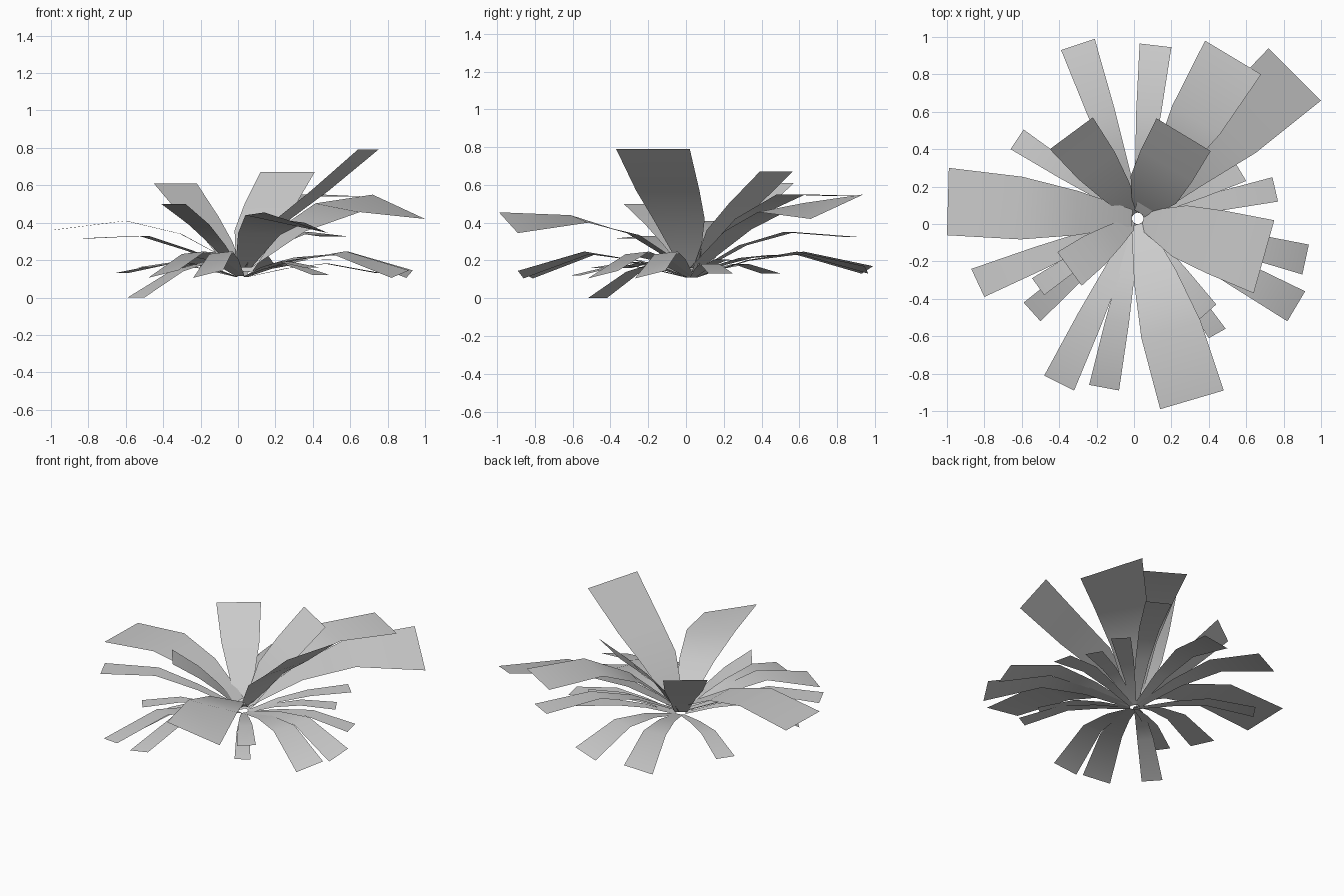
import bpy, bmesh
from mathutils import Vector

CROWN = Vector((0.02, 0.03, 0))
F = (0.0, 0.3, 0.6, 1.0)             # stations along a leaf
BROAD = (0.25, 0.66, 0.93, 1.0)      # width share at each station
TAPER = (0.22, 0.52, 0.85, 1.0)
UPRIGHT = (0.28, 0.60, 0.85, 1.0)
NARROW = (0.25, 0.52, 0.78, 1.0)


def leaf(name, a, b, heights, widths, twist=0.0, start=0.03, f=F):
    """Strip leaf from the crown to a flat tip edge a-b; twist raises a over b."""
    a, b = Vector((*a, 0)), Vector((*b, 0))
    tip = (a + b) / 2
    half = (a - b) / 2
    base = CROWN + (tip - CROWN).normalized() * start
    bm = bmesh.new()
    rows = []
    for t, z, w in zip(f, heights, widths):
        c = base.lerp(tip, t)
        dz = twist / 2 * t * t
        p, q = c + half * w, c - half * w
        rows.append((bm.verts.new((p.x, p.y, z + dz)),
                     bm.verts.new((q.x, q.y, z - dz))))
    for (p, q), (r, s) in zip(rows, rows[1:]):
        bm.faces.new((p, q, s, r))
    bmesh.ops.recalc_face_normals(bm, faces=bm.faces)
    bm.faces.ensure_lookup_table()
    bm.normal_update()
    if bm.faces[0].normal.z < 0:
        bmesh.ops.reverse_faces(bm, faces=bm.faces)
    for face in bm.faces:
        face.smooth = True
    me = bpy.data.meshes.new(name)
    bm.to_mesh(me)
    bm.free()
    bpy.context.collection.objects.link(bpy.data.objects.new(name, me))


# Broad leaves, each with its own arch
leaf("broad_leaf_right", (0.75, 0.02), (0.64, -0.37), (0.16, 0.42, 0.57, 0.79), (0.25, 0.7, 0.86, 1))
leaf("broad_leaf_front", (0.14, -0.99), (0.48, -0.89), (0.16, 0.34, 0.42, 0.40), BROAD, 0.11)
leaf("broad_leaf_left", (-0.99, 0.30), (-1.0, -0.06), (0.18, 0.34, 0.41, 0.36), BROAD)
leaf("broad_leaf_back", (0.38, 0.98), (0.68, 0.80), (0.17, 0.42, 0.55, 0.54), TAPER)
leaf("broad_leaf_back_right", (0.72, 0.94), (1.0, 0.66), (0.16, 0.36, 0.48, 0.485), TAPER, 0.13)

# Upright inner leaves
leaf("upright_leaf_back_right", (0.12, 0.565), (0.41, 0.39), (0.14, 0.36, 0.50, 0.67),
     (0.3, 0.84, 0.95, 1))
leaf("upright_leaf_back_left", (-0.22, 0.57), (-0.45, 0.40), (0.13, 0.30, 0.43, 0.61), UPRIGHT)
leaf("upright_leaf_front_left", (-0.41, -0.15), (-0.28, -0.33), (0.15, 0.28, 0.39, 0.50), UPRIGHT)

# Raised and drooping narrow leaves
leaf("narrow_leaf_raised_left", (-0.87, -0.24), (-0.80, -0.39), (0.14, 0.25, 0.33, 0.315), NARROW)
leaf("narrow_leaf_raised_back", (0.45, 0.91), (0.60, 0.83), (0.14, 0.28, 0.35, 0.325), NARROW)
leaf("narrow_leaf_drooping", (-0.59, -0.42), (-0.50, -0.52), (0.13, 0.19, 0.14, 0.0), NARROW)

# Long low narrow leaves sharing one arch
LONG = [((-0.39, 0.93), (-0.21, 0.99)), ((0.03, 0.965), (0.20, 0.945)),
        ((0.935, -0.11), (0.90, -0.27)), ((0.915, -0.36), (0.82, -0.52)),
        ((-0.08, -0.89), (-0.24, -0.86)), ((-0.32, -0.89), (-0.48, -0.81))]
for i, (a, b) in enumerate(LONG):
    leaf(f"long_leaf_{i}", a, b, (0.115, 0.20, 0.24, 0.15 if i < 2 else 0.125), NARROW,
         twist=0.04 * (-1 if i < 2 else 1))

# Short low leaves under the broad ones
SHORT = [((-0.66, 0.40), (-0.59, 0.505), 0.13), ((0.74, 0.25), (0.77, 0.12), 0.13),
         ((0.49, -0.56), (0.40, -0.61), 0.12), ((0.44, -0.43), (0.35, -0.51), 0.16),
         ((-0.545, -0.29), (-0.48, -0.38), 0.16), ((0.60, 0.23), (0.54, 0.33), 0.20),
         ((0.57, 0.45), (0.48, 0.54), 0.23)]
for i, (a, b, z) in enumerate(SHORT):
    leaf(f"short_leaf_{i}", a, b, (0.11, 0.13 + z * 0.2, 0.14 + z * 0.32, z), NARROW)
